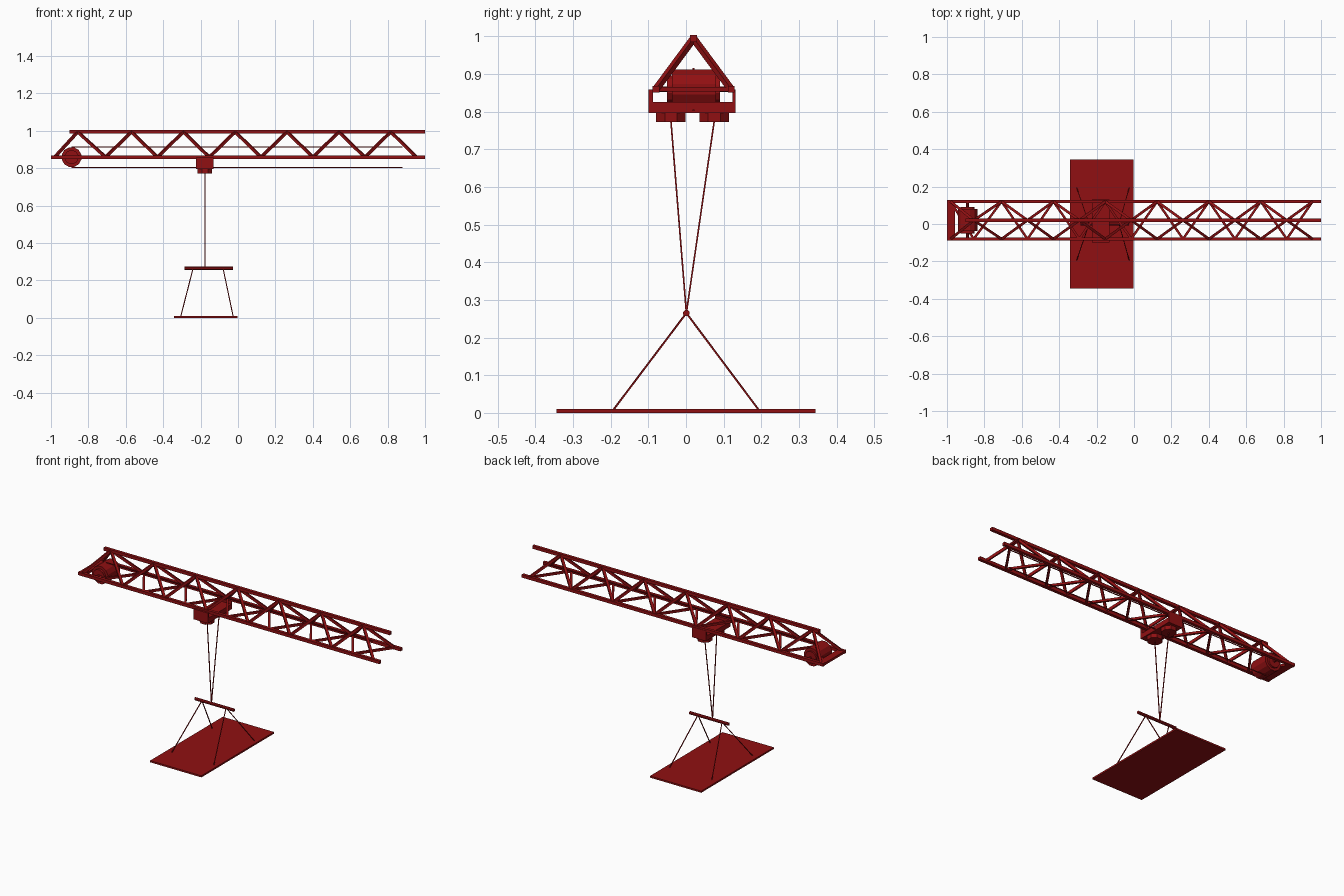
import bpy, math
from mathutils import Vector

if "Cube" in bpy.data.objects:
    bpy.data.objects.remove(bpy.data.objects["Cube"])

red = bpy.data.materials.new("dark_red")
red.diffuse_color = (0.28, 0.005, 0.006, 1)
red.use_nodes = True
red.node_tree.nodes["Principled BSDF"].inputs["Base Color"].default_value = red.diffuse_color


def finish(name):
    o = bpy.context.object
    o.name = name
    o.data.materials.append(red)
    return o


def box(name, lo, hi):
    lo, hi = Vector(lo), Vector(hi)
    bpy.ops.mesh.primitive_cube_add(size=1, location=(lo + hi) / 2)
    o = finish(name)
    o.scale = hi - lo
    return o


def rod(name, a, b, r, sides=4):
    # prism between two points; four-sided ones are turned square to the axes
    a, b = Vector(a), Vector(b)
    d = b - a
    bpy.ops.mesh.primitive_cylinder_add(vertices=sides, radius=r, depth=d.length,
                                        location=(a + b) / 2)
    o = finish(name)
    for v in o.data.vertices:
        c, s = math.cos(math.pi / sides), math.sin(math.pi / sides)
        v.co.x, v.co.y = v.co.x * c - v.co.y * s, v.co.x * s + v.co.y * c
    o.rotation_euler = d.to_track_quat('Z', 'Y').to_euler()
    return o


YC, ZB, ZT = 0.02, 0.859, 0.994       # truss centre line, bottom and top heights
SIDES = (YC - 0.1, YC + 0.1)

# Truss chords
for y in SIDES:
    box("bottom_chord", (-1, y - 0.009, ZB - 0.009), (1, y + 0.009, ZB + 0.009))
box("top_chord", (-0.9, YC - 0.009, ZT - 0.009), (1, YC + 0.009, ZT + 0.009))

# Truss bracing: both sloping sides plus a zigzag in the bottom plane
nodes = [-0.98, -0.857] + [-0.708 + 0.1386 * i for i in range(13)]
for i in range(len(nodes) - 1):
    x0, x1 = nodes[i], nodes[i + 1]
    up = i % 2 == 0
    for y in SIDES:
        p, q = (x0, y, ZB), (x1, YC, ZT)
        if not up:
            p, q = (x0, YC, ZT), (x1, y, ZB)
        rod("side_brace", p, q, 0.010)
    ya, yb = (SIDES[1], SIDES[0]) if up else SIDES
    rod("bottom_brace", (x0, ya, ZB), (x1, yb, ZB), 0.009)

# End plate and winch drum
box("end_plate", (-1, SIDES[0] - 0.009, ZB - 0.007), (-0.957, SIDES[1] + 0.009, ZB + 0.007))
rod("winch_drum", (-0.89, -0.037, ZB), (-0.89, 0.08, ZB), 0.054, 12)
rod("winch_hub", (-0.89, -0.05, ZB), (-0.89, 0.09, ZB), 0.038, 12)
rod("winch_axle", (-0.89, SIDES[0], ZB), (-0.89, SIDES[1], ZB), 0.008, 8)

# Haul ropes along the truss
rod("upper_rope", (-0.89, YC, 0.913), (0.88, YC, 0.913), 0.003)
rod("lower_rope", (-0.89, YC, 0.803), (0.88, YC, 0.803), 0.003)

# Trolley: U-shaped carriage hung under the chords
TX = -0.177
box("trolley_base", (TX - 0.047, -0.1, 0.796), (TX + 0.047, 0.131, 0.826))
for lo, hi in ((-0.1, -0.088), (0.123, 0.131)):
    box("trolley_side", (TX - 0.047, lo, 0.82), (TX + 0.047, hi, 0.858))

# Rope guides and hoist ropes
BAR_Z = 0.265
for y in (-0.04, 0.075):
    rod("rope_guide", (TX, y, 0.772), (TX, y, 0.80), 0.0425, 8)
    rod("hoist_rope", (TX, y, 0.775), (TX, 0.001, BAR_Z), 0.003)

# Spreader bar, slings and slab
rod("spreader_bar", (-0.285, 0.001, BAR_Z), (-0.026, 0.001, BAR_Z), 0.009, 8)
for top_x, low_x in ((-0.24, -0.306), (-0.08, -0.026)):
    for s in (-1, 1):
        rod("sling", (top_x, 0.001, BAR_Z), (low_x, s * 0.193, 0.008), 0.003)
box("slab", (-0.342, -0.344, 0), (-0.002, 0.344, 0.01))
